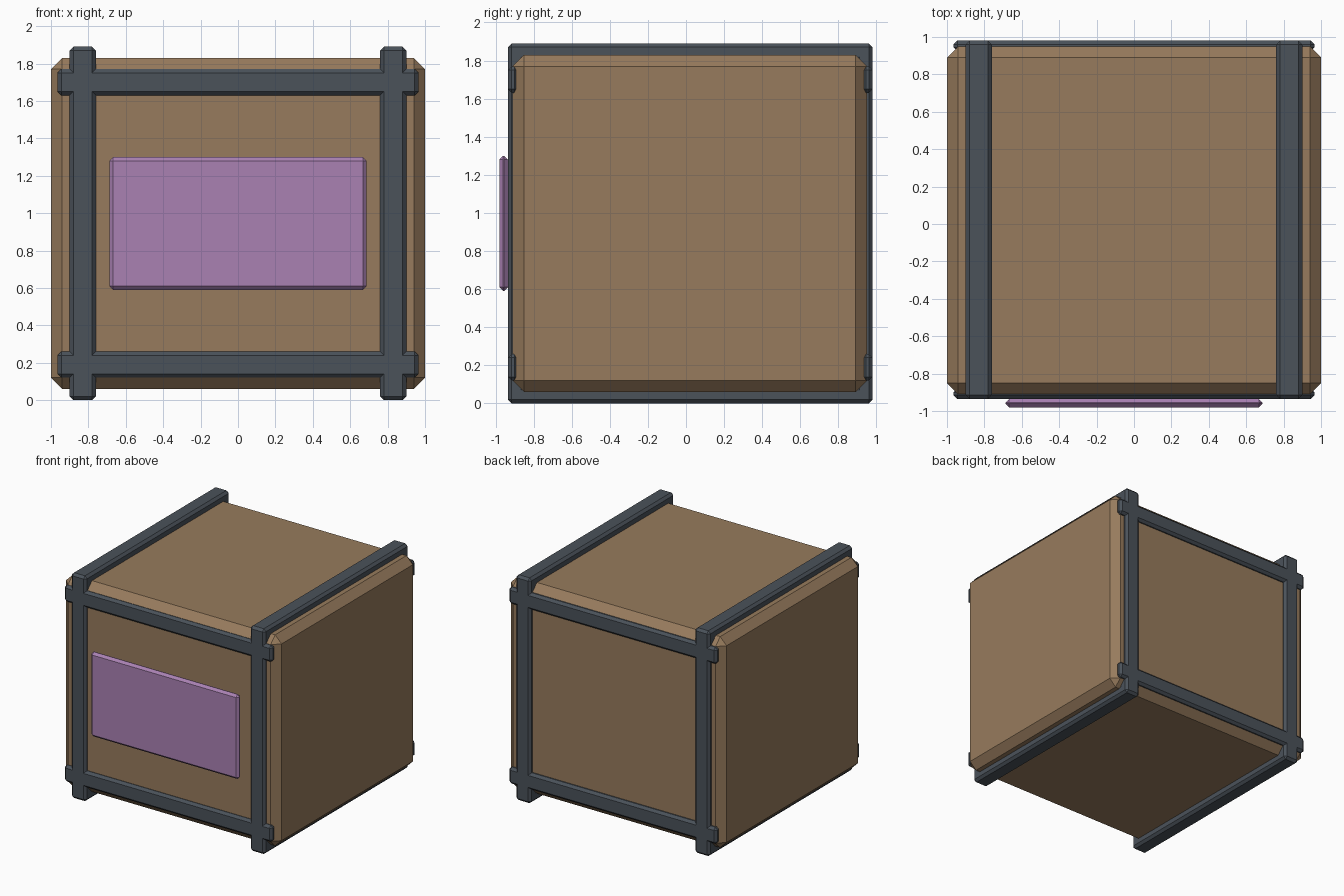
import bpy
import bmesh
from mathutils import Vector

if "Cube" in bpy.data.objects:
    bpy.data.objects.remove(bpy.data.objects["Cube"])


def material(name, rgb):
    m = bpy.data.materials.new(name)
    m.diffuse_color = (*rgb, 1)
    m.use_nodes = True
    m.node_tree.nodes["Principled BSDF"].inputs["Base Color"].default_value = m.diffuse_color
    return m


BROWN = material("brown", (0.31, 0.198, 0.109))
DARK = material("dark_metal", (0.069, 0.084, 0.102))
PURPLE = material("purple", (0.40, 0.22, 0.45))


def finish(name, bm, mat, bevel):
    bmesh.ops.recalc_face_normals(bm, faces=bm.faces[:])
    mesh = bpy.data.meshes.new(name)
    bm.to_mesh(mesh)
    bm.free()
    mesh.materials.append(mat)
    obj = bpy.data.objects.new(name, mesh)
    bpy.context.collection.objects.link(obj)
    mod = obj.modifiers.new("chamfer", 'BEVEL')
    mod.width = bevel
    mod.segments = 1
    mod.limit_method = 'ANGLE'
    return obj


def box(name, lo, hi, mat, bevel):
    lo, hi = Vector(lo), Vector(hi)
    bm = bmesh.new()
    bmesh.ops.create_cube(bm, size=1)
    bmesh.ops.scale(bm, vec=hi - lo, verts=bm.verts[:])
    bmesh.ops.translate(bm, vec=(lo + hi) / 2, verts=bm.verts[:])
    return finish(name, bm, mat, bevel)


def ring(name, x0, x1, y0, y1, z0, z1, thick, mat, bevel):
    """Rectangular hoop in the YZ plane, x0..x1 wide."""
    bm = bmesh.new()

    def loop(x, t):
        pts = [(y0 + t, z0 + t), (y1 - t, z0 + t), (y1 - t, z1 - t), (y0 + t, z1 - t)]
        return [bm.verts.new((x, y, z)) for y, z in pts]

    loops = [loop(x0, 0), loop(x1, 0), loop(x1, thick), loop(x0, thick)]
    for k in range(4):
        a, b = loops[k], loops[(k + 1) % 4]
        for i in range(4):
            j = (i + 1) % 4
            bm.faces.new((a[i], a[j], b[j], b[i]))
    return finish(name, bm, mat, bevel)


# Chamfered crate body
box("crate_body", (-1, -0.91, 0.06), (1, 0.95, 1.83), BROWN, 0.06)

# Hoops running around front, top, back and bottom
for side, x in (("left", -0.83), ("right", 0.83)):
    ring(side + "_hoop", x - 0.07, x + 0.07, -0.935, 0.98, 0.0, 1.89, 0.09, DARK, 0.02)

# Horizontal bars on front and back
for face, y0, y1 in (("front", -0.935, -0.88), ("back", 0.925, 0.98)):
    for level, z in (("lower", 0.19), ("upper", 1.70)):
        box(f"{face}_{level}_bar", (-0.965, y0, z - 0.07), (0.965, y1, z + 0.07), DARK, 0.02)

# Raised panel on the front
box("front_panel", (-0.687, -0.98, 0.59), (0.687, -0.935, 1.30), PURPLE, 0.02)
